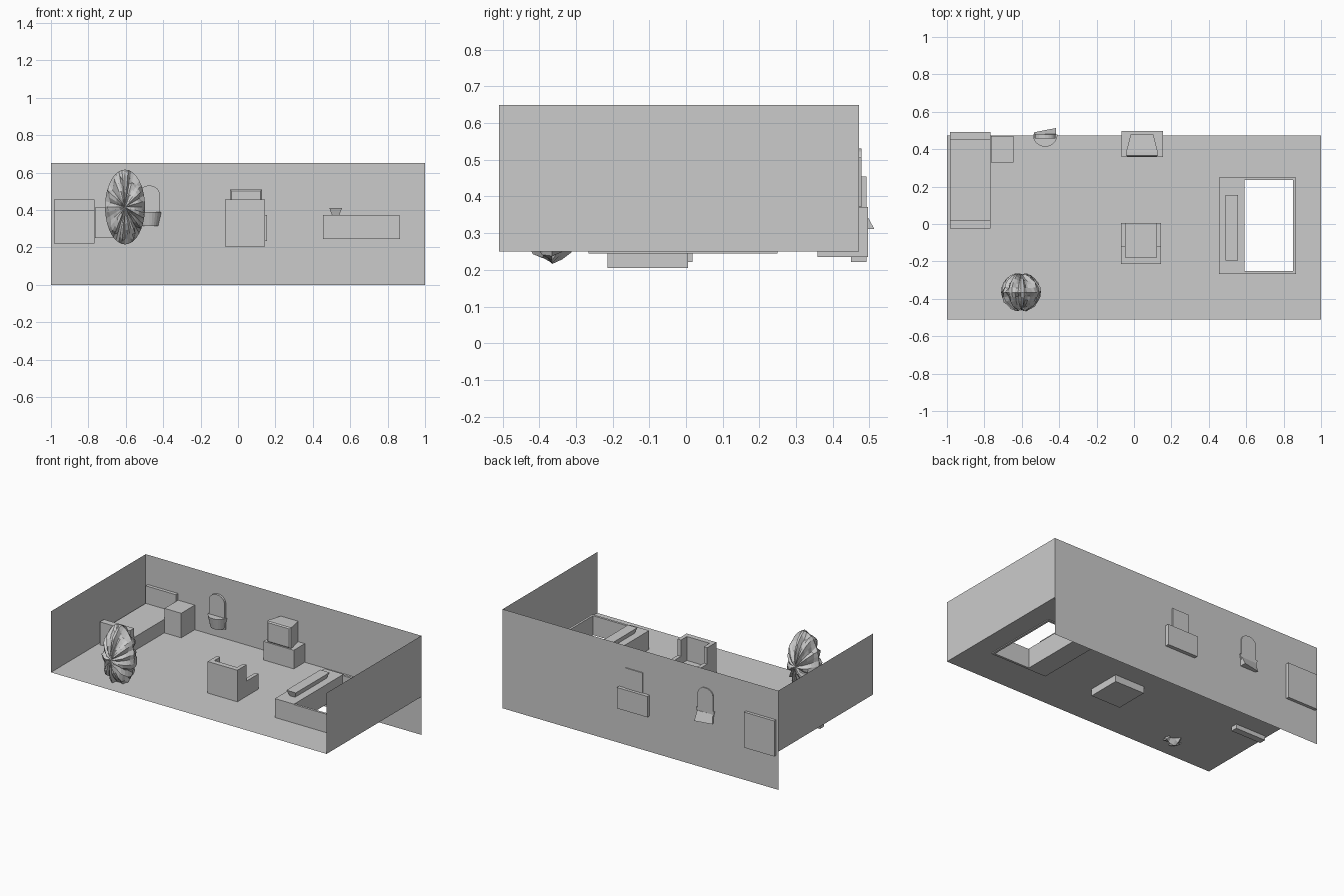
import bpy, bmesh, math, random
from mathutils import Vector

if "Cube" in bpy.data.objects:
    bpy.data.objects.remove(bpy.data.objects["Cube"])

random.seed(4)
grey = bpy.data.materials.new("plain grey")
grey.diffuse_color = (0.6, 0.6, 0.6, 1)
grey.use_nodes = True
grey.node_tree.nodes["Principled BSDF"].inputs["Base Color"].default_value = grey.diffuse_color


def finish(name, bm, normals=True):
    if normals:
        bmesh.ops.recalc_face_normals(bm, faces=bm.faces)
    me = bpy.data.meshes.new(name)
    bm.to_mesh(me)
    bm.free()
    me.materials.append(grey)
    ob = bpy.data.objects.new(name, me)
    bpy.context.collection.objects.link(ob)
    return ob


def loft(name, loops):
    """Closed solid through loops of points with equal counts."""
    bm = bmesh.new()
    rings = [[bm.verts.new(p) for p in loop] for loop in loops]
    n = len(rings[0])
    for a, b in zip(rings, rings[1:]):
        for i in range(n):
            j = (i + 1) % n
            bm.faces.new((a[i], a[j], b[j], b[i]))
    bm.faces.new(rings[0])
    bm.faces.new(rings[-1])
    return finish(name, bm)


def rect(x0, x1, y0, y1, z):
    return [(x0, y0, z), (x1, y0, z), (x1, y1, z), (x0, y1, z)]


def box(name, x0, x1, y0, y1, z0, z1):
    return loft(name, [rect(x0, x1, y0, y1, z0), rect(x0, x1, y0, y1, z1)])


def sheet(name, quads):
    bm = bmesh.new()
    for q in quads:
        bm.faces.new([bm.verts.new(p) for p in q])
    bmesh.ops.remove_doubles(bm, verts=bm.verts, dist=1e-5)
    return finish(name, bm, False)


# Room shell: floor with an opening under the counter, and three thin walls
F, T, YF, YB = 0.25, 0.65, -0.51, 0.472
hx0, hx1, hy0, hy1 = 0.592, 0.850, -0.251, 0.235
sheet("floor", [rect(-1, hx0, YF, YB, F), rect(hx1, 1, YF, YB, F),
                rect(hx0, hx1, YF, hy0, F), rect(hx0, hx1, hy1, YB, F)])
sheet("back_wall", [[(-1, YB, 0), (1, YB, 0), (1, YB, T), (-1, YB, T)]])
sheet("left_wall", [[(-1, YF, F), (-1, YB, F), (-1, YB, T), (-1, YF, T)]])
sheet("right_wall", [[(1, YB, F), (1, YF, F), (1, YF, T), (1, YB, T)]])

# Bed
box("bed_headboard", -0.985, -0.766, 0.45, 0.492, 0.222, 0.455)
box("bed_footboard", -0.985, -0.766, -0.025, 0.018, 0.222, 0.40)
box("mattress", -0.985, -0.766, 0.018, 0.45, 0.251, 0.34)
box("nightstand", -0.764, -0.643, 0.33, 0.471, 0.251, 0.412)

# Armchair facing the back wall
box("chair_seat", -0.045, 0.12, -0.18, 0.006, 0.205, 0.30)
box("chair_back", -0.07, 0.145, -0.214, -0.18, 0.205, 0.457)
for side, x0, x1 in (("left", -0.07, -0.045), ("right", 0.12, 0.145)):
    box(side + "_chair_wing", x0, x1, -0.18, -0.12, 0.205, 0.457)
    box(side + "_chair_arm", x0, x1, -0.12, 0.006, 0.205, 0.35)

# Television and its stand
box("television_stand", -0.067, 0.154, 0.358, 0.496, 0.235, 0.372)
tv = []
for y, x0, x1, z0, z1 in ((0.36, -0.034, 0.119, 0.38, 0.502), (0.366, -0.042, 0.127, 0.373, 0.51),
                          (0.385, -0.042, 0.127, 0.373, 0.51), (0.478, -0.018, 0.104, 0.373, 0.506)):
    tv.append([(x0, y, z0), (x1, y, z0), (x1, y, z1), (x0, y, z1)])
loft("television", tv)

# Counter: solid desk with a thin-walled open frame beside it
box("counter_desk", 0.454, hx0, -0.266, 0.249, 0.244, 0.374)
box("counter_front_panel", hx0, 0.865, -0.266, hy0, 0.244, 0.371)
box("counter_back_panel", hx0, 0.865, hy1, 0.249, 0.244, 0.371)
box("counter_side_panel", hx1, 0.865, hy0, hy1, 0.244, 0.371)
loft("counter_tray", [rect(0.503, 0.541, -0.182, 0.143, 0.372), rect(0.488, 0.556, -0.195, 0.156, 0.411)])

# Wall basin: half-round tapered bowl, arched back plate, wedge behind the wall
cx = -0.475


def half_round(r, z):
    pts = [(cx - r * math.cos(a * math.pi / 12), 0.479 - r * math.sin(a * math.pi / 12), z) for a in range(13)]
    return pts


loft("basin_bowl", [half_round(0.05, 0.315), half_round(0.066, 0.39)])


def arch(y):
    top = [(cx + 0.056 * math.cos(a * math.pi / 10), y, 0.485 + 0.046 * math.sin(a * math.pi / 10)) for a in range(11)]
    return [(cx - 0.056, y, 0.37), (cx + 0.056, y, 0.37)] + top


loft("basin_back_plate", [arch(0.458), arch(0.479)])
loft("basin_bracket", [[(-0.528, 0.465, 0.312), (-0.418, 0.465, 0.312), (-0.418, 0.513, 0.312), (-0.535, 0.49, 0.312)],
                       [(-0.528, 0.465, 0.37), (-0.418, 0.465, 0.37), (-0.418, 0.482, 0.37), (-0.528, 0.478, 0.37)]])

# Bushy plant: tall ellipsoid with creased facets radiating from its front and back
bm = bmesh.new()
bmesh.ops.create_uvsphere(bm, u_segments=40, v_segments=12, radius=1)
crease = [random.choice((0.82, 0.9, 1.0, 1.0)) for _ in range(40)]
for v in bm.verts:
    d = v.co.copy()
    seg = round(math.atan2(d.y, d.x) / math.tau * 40) % 40
    k = 1.0 if abs(d.z) < 0.01 else crease[seg] * random.uniform(0.93, 1.02)
    v.co = Vector((d.x * 0.107 * k, d.z * 0.104 * k, d.y * 0.2 * k)) + Vector((-0.604, -0.365, 0.416))
finish("bushy_plant", bm)
